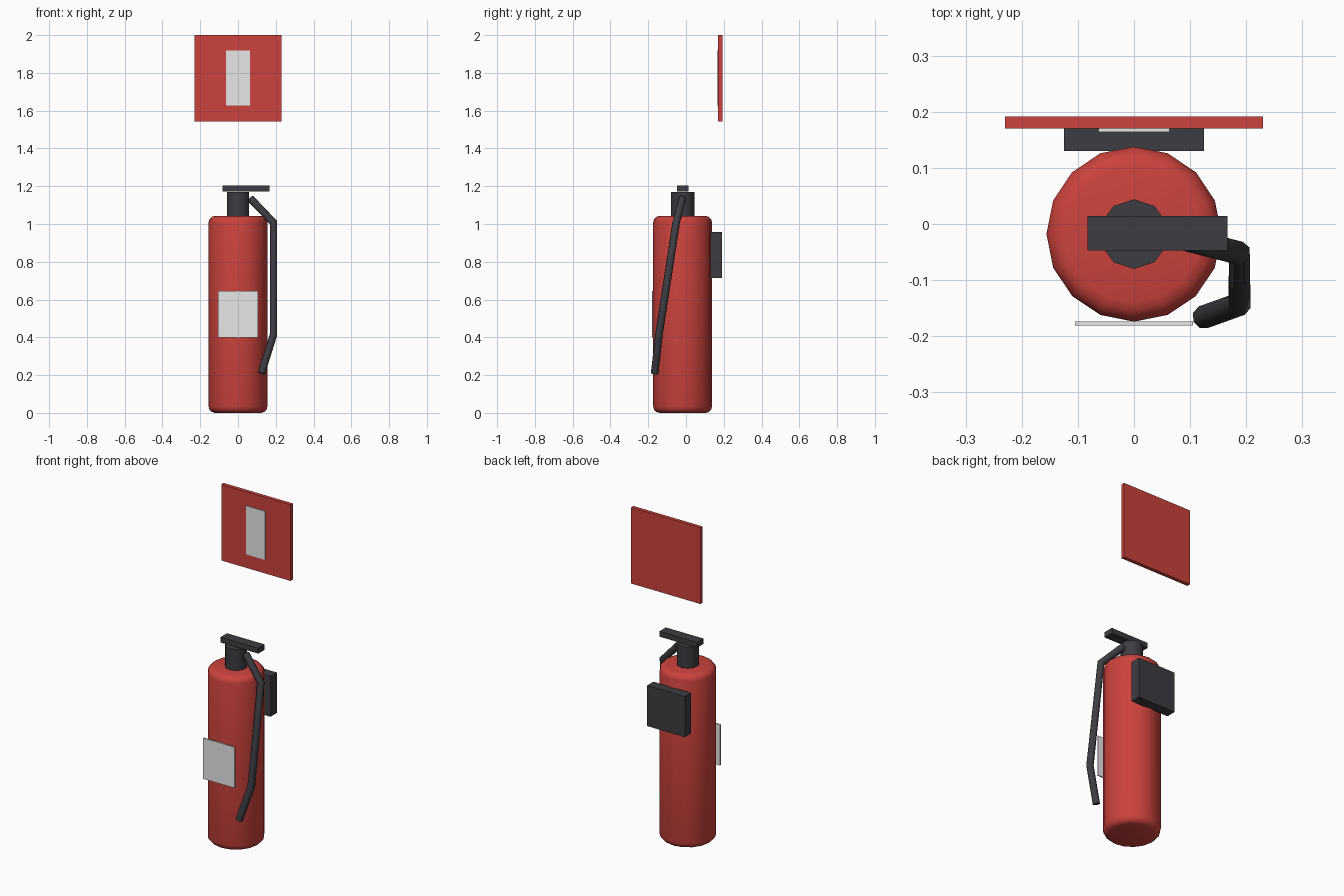
import bpy
from math import radians

cube = bpy.data.objects.get("Cube")
if cube:
    bpy.data.objects.remove(cube, do_unlink=True)

AXIS_Y = -0.018  # centre line of the cylinder


def material(name, rgb):
    mat = bpy.data.materials.new(name)
    mat.use_nodes = True
    colour = (*rgb, 1.0)
    mat.diffuse_color = colour
    mat.node_tree.nodes["Principled BSDF"].inputs["Base Color"].default_value = colour
    return mat


red = material("red paint", (0.6, 0.055, 0.046))
black = material("black plastic", (0.046, 0.046, 0.055))
white = material("pale label", (0.8, 0.8, 0.8))


def finish(name, mat):
    obj = bpy.context.object
    obj.name = name
    obj.data.name = name
    obj.data.materials.append(mat)
    return obj


def box(name, mat, x, y, z):
    """Box from its low and high limits on each axis."""
    limits = (x, y, z)
    centre = [(lo + hi) / 2 for lo, hi in limits]
    bpy.ops.mesh.primitive_cube_add(size=1, location=centre)
    obj = finish(name, mat)
    size = [hi - lo for lo, hi in limits]
    for v in obj.data.vertices:
        v.co = [c * s for c, s in zip(v.co, size)]
    return obj


def cylinder(name, mat, sides, radius, low, high, rounding=0):
    bpy.ops.mesh.primitive_cylinder_add(
        vertices=sides, radius=radius, depth=high - low,
        location=(0, AXIS_Y, (low + high) / 2))
    obj = finish(name, mat)
    if rounding:
        bevel = obj.modifiers.new("rounded rims", 'BEVEL')
        bevel.width = rounding
        bevel.segments = 3
        bevel.limit_method = 'ANGLE'
        bevel.angle_limit = radians(60)
        bpy.ops.object.modifier_apply(modifier=bevel.name)
    bpy.ops.object.shade_smooth_by_angle(angle=radians(40))
    return obj


def tube(name, mat, points, radius):
    curve = bpy.data.curves.new(name, 'CURVE')
    curve.dimensions = '3D'
    curve.bevel_depth = radius
    curve.bevel_resolution = 2
    curve.use_fill_caps = True
    spline = curve.splines.new('POLY')
    spline.points.add(len(points) - 1)
    for p, co in zip(spline.points, points):
        p.co = (*co, 1)
    obj = bpy.data.objects.new(name, curve)
    bpy.context.collection.objects.link(obj)
    bpy.ops.object.select_all(action='DESELECT')
    obj.select_set(True)
    bpy.context.view_layer.objects.active = obj
    bpy.ops.object.convert(target='MESH')
    finish(name, mat)
    bpy.ops.object.shade_smooth_by_angle(angle=radians(50))


# Pressure cylinder with valve neck and handle
cylinder("cylinder_body", red, 16, 0.156, 0, 1.043, rounding=0.035)
cylinder("valve_neck", black, 10, 0.062, 1.03, 1.17)
box("handle", black, (-0.083, 0.167), (-0.047, 0.014), (1.173, 1.205))

# Hose hanging down the left side
tube("hose", black, [(0.065, -0.02, 1.135), (0.188, -0.052, 1.008),
                     (0.188, -0.143, 0.415), (0.124, -0.166, 0.21)], 0.021)

# Front label and wall bracket
box("front_label", white, (-0.105, 0.105), (-0.181, -0.174), (0.4, 0.645))
box("wall_bracket", black, (-0.125, 0.125), (0.13, 0.19), (0.715, 0.958))

# Wall sign with its pale panel
box("wall_sign", red, (-0.23, 0.23), (0.17, 0.192), (1.543, 2.0))
box("sign_panel", white, (-0.063, 0.063), (0.164, 0.17), (1.627, 1.918))
